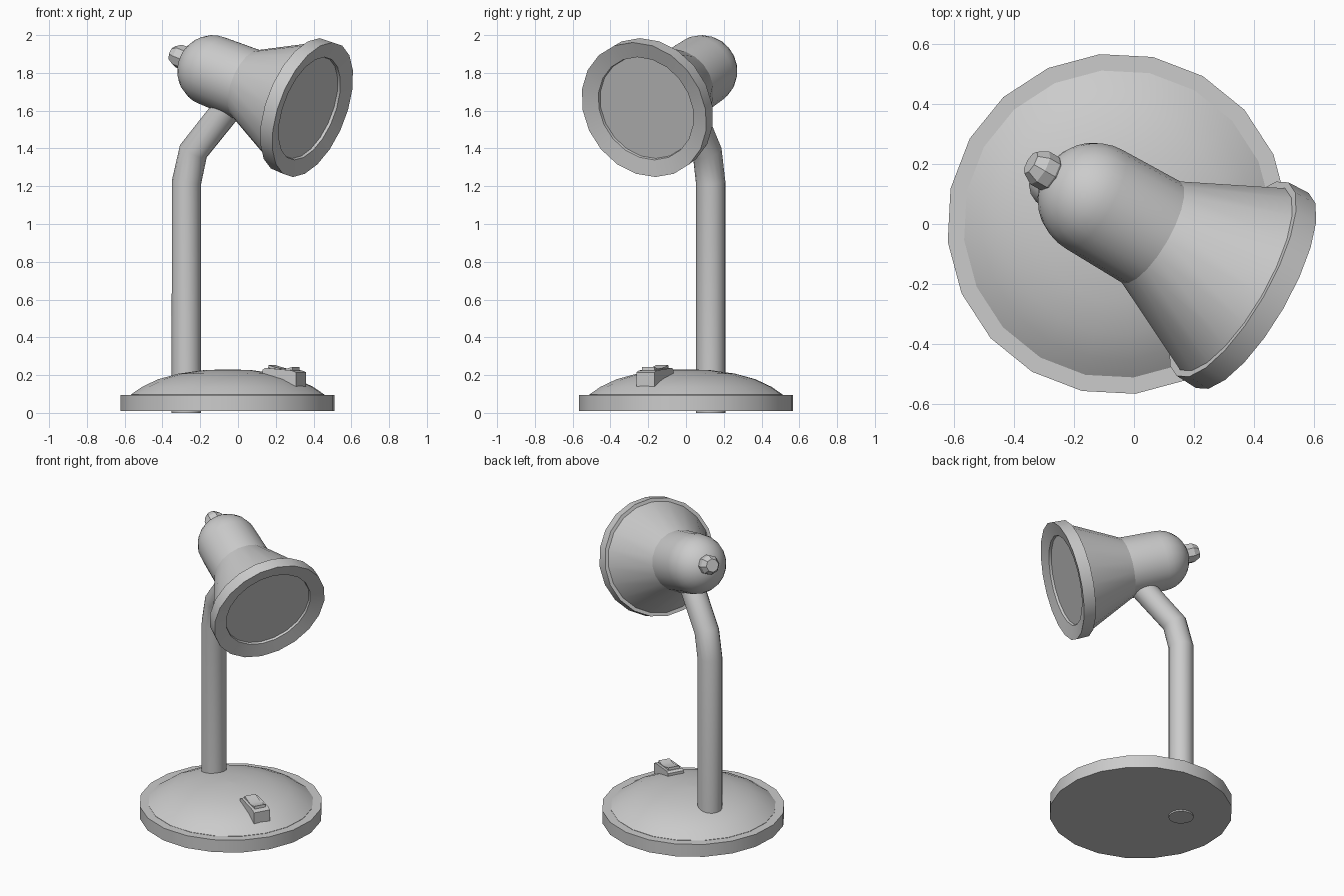
import bpy, bmesh, math
from mathutils import Matrix, Vector

if "Cube" in bpy.data.objects:
    bpy.data.objects.remove(bpy.data.objects["Cube"])

# Lamp frame: local x points towards the shade, turned -30 degrees in plan
BASE = Matrix.Translation((-0.055, 0, 0)) @ Matrix.Rotation(math.radians(-30), 4, 'Z')


def finish(ob, angle=30):
    bpy.ops.object.select_all(action='DESELECT')
    ob.select_set(True)
    bpy.context.view_layer.objects.active = ob
    bpy.ops.object.shade_smooth_by_angle(angle=math.radians(angle))


def add_mesh(name, bm, angle=30):
    bmesh.ops.recalc_face_normals(bm, faces=bm.faces)
    me = bpy.data.meshes.new(name)
    bm.to_mesh(me)
    bm.free()
    ob = bpy.data.objects.new(name, me)
    bpy.context.collection.objects.link(ob)
    finish(ob, angle)
    return ob


def lathe(name, profile, frame, sides=20, angle=30):
    """Revolve (radius, height) points about the frame's z axis; ends are closed."""
    bm = bmesh.new()
    rings = []
    for r, h in profile:
        rings.append([bm.verts.new(frame @ Vector((r * math.cos(a), r * math.sin(a), h)))
                      for a in (2 * math.pi * i / sides for i in range(sides))])
    for lo, hi in zip(rings, rings[1:]):
        for i in range(sides):
            j = (i + 1) % sides
            bm.faces.new((lo[i], lo[j], hi[j], hi[i]))
    bm.faces.new(rings[0][::-1])
    bm.faces.new(rings[-1])
    return add_mesh(name, bm, angle)


def extrude_profile(name, points, width, frame):
    """Extrude an (x, z) outline across local y."""
    bm = bmesh.new()
    sides = [[bm.verts.new(frame @ Vector((x, y, z))) for x, z in points]
             for y in (-width / 2, width / 2)]
    n = len(points)
    for i in range(n):
        j = (i + 1) % n
        bm.faces.new((sides[0][i], sides[0][j], sides[1][j], sides[1][i]))
    bm.faces.new(sides[0])
    bm.faces.new(sides[1])
    return add_mesh(name, bm)


# Base plate and dome
lathe("base_plate", [(0.57, 0.01), (0.57, 0.095)], BASE)
lathe("base_dome", [(0.515, 0.09), (0.515, 0.097), (0.455, 0.138), (0.37, 0.178),
                    (0.26, 0.208), (0.13, 0.226), (0.004, 0.231)], BASE, angle=40)

# Bent pole
curve = bpy.data.curves.new("pole", 'CURVE')
curve.dimensions = '3D'
curve.bevel_depth = 0.078
curve.bevel_resolution = 6
curve.use_fill_caps = True
path = [(-0.254, 0.004, 0), (-0.254, 0.004, 1.22), (-0.213, 0.006, 1.385),
        (-0.02, 0.014, 1.60), (0.05, 0.02, 1.68)]
spline = curve.splines.new('POLY')
spline.points.add(len(path) - 1)
for point, co in zip(spline.points, path):
    point.co = (*(BASE @ Vector(co)), 1)
pole = bpy.data.objects.new("pole", curve)
bpy.context.collection.objects.link(pole)
bpy.ops.object.select_all(action='DESELECT')
pole.select_set(True)
bpy.context.view_layer.objects.active = pole
bpy.ops.object.convert(target='MESH')
finish(bpy.context.view_layer.objects.active, 40)

# Lamp head frame: from the rounded cap centre to the front lip
cap = Vector((-0.132, 0.082, 1.81))
lip = Vector((0.395, -0.222, 1.605))
axis = lip - cap
L = axis.length
HEAD = Matrix.Translation(cap) @ axis.to_track_quat('Z', 'Y').to_matrix().to_4x4()

# Rounded cap, neck and flared shade
R = 0.19
dome = [(max(0.003, R * math.sin(t)), -R * math.cos(t))
        for t in (math.pi / 2 * i / 8 for i in range(9))]
lathe("cap_and_neck", dome + [(0.195, 0.23)], HEAD)
lathe("shade", [(0.195, 0.23), (0.355, L - 0.07)], HEAD)

# Rim ring with a sloping inner face, and the bulb cover inside it
lathe("rim", [(0.34, L - 0.08), (0.373, L - 0.08), (0.376, L), (0.287, L - 0.02),
              (0.284, L - 0.035)], HEAD)

# Knob on the back of the cap
lathe("knob", [(0.045, -0.15), (0.063, -0.185), (0.063, -0.225), (0.042, -0.262)],
      HEAD @ Matrix.Translation((0, 0.008, 0)), sides=8, angle=20)

# Switch housing and rocker on the base
SWITCH = BASE @ Matrix.Translation((0.342, 0.008, 0))
extrude_profile("switch_housing", [(-0.102, 0.17), (0.102, 0.138), (0.102, 0.215),
                                   (0.075, 0.225), (-0.085, 0.238), (-0.102, 0.228)],
                0.11, SWITCH)
extrude_profile("switch_rocker", [(-0.08, 0.22), (0.075, 0.21), (0.07, 0.243), (0.035, 0.234),
                                  (0.0, 0.234), (-0.04, 0.243), (-0.075, 0.253)],
                0.075, SWITCH)
